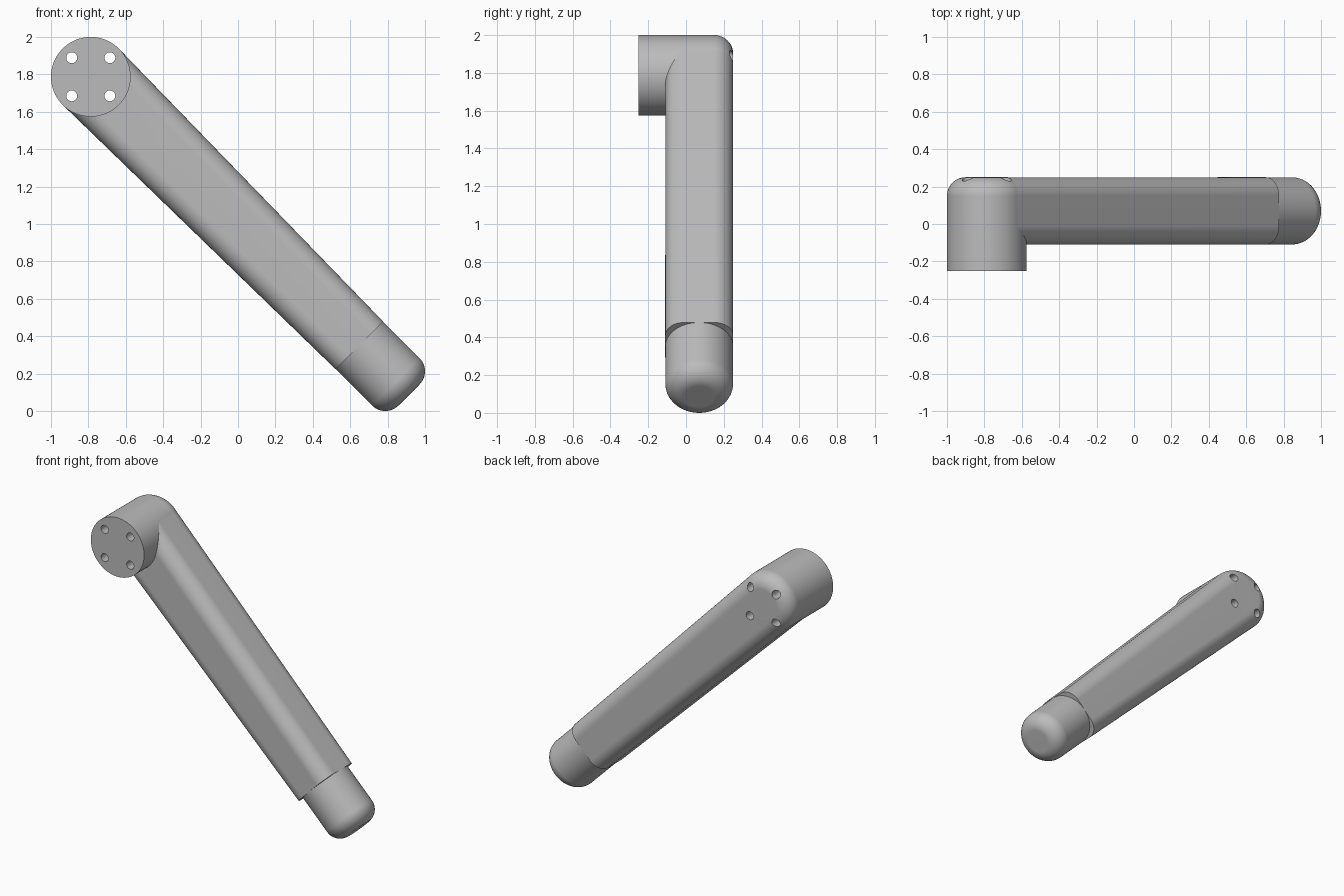
import bpy, bmesh, math
from mathutils import Vector

if "Cube" in bpy.data.objects:
    bpy.data.objects.remove(bpy.data.objects["Cube"], do_unlink=True)

# Shared dimensions
HUB = Vector((-0.787, 0.0, 1.787))
HUB_R, CAP_R, FILLET = 0.213, 0.18, 0.1
BACK, FRONT, ARM_MID = 0.25, -0.252, 0.07
ARM_END, CAP_END = 2.03, 2.406
ALONG = Vector((1, 0, -1)).normalized()
ACROSS = Vector((1, 0, 1)).normalized()
Y = Vector((0, 1, 0))
ARM_START = HUB + Y * ARM_MID

grey = bpy.data.materials.new("plain grey")
grey.use_nodes = True
grey.diffuse_color = (0.5, 0.5, 0.5, 1)
grey.node_tree.nodes["Principled BSDF"].inputs["Base Color"].default_value = (0.5, 0.5, 0.5, 1)


def add_loft(bm, rings):
    """Skin a closed solid through rings of equal point count."""
    loops = [[bm.verts.new(p) for p in ring] for ring in rings]
    n = len(loops[0])
    for a, b in zip(loops, loops[1:]):
        for i in range(n):
            j = (i + 1) % n
            bm.faces.new((a[i], a[j], b[j], b[i]))
    bm.faces.new(loops[0][::-1])
    bm.faces.new(loops[-1])


def make_object(name, bm):
    bmesh.ops.recalc_face_normals(bm, faces=bm.faces)
    mesh = bpy.data.meshes.new(name)
    bm.to_mesh(mesh)
    bm.free()
    mesh.materials.append(grey)
    obj = bpy.data.objects.new(name, mesh)
    bpy.context.collection.objects.link(obj)
    return obj


def circle(centre, u, v, r, n):
    turn = [math.tau * i / n for i in range(n)]
    return [centre + (u * math.cos(t) + v * math.sin(t)) * r for t in turn]


def rounded_rectangle(centre, u, v, half_u, half_v, r, steps=10):
    points = []
    for corner, (su, sv) in enumerate(((1, 1), (-1, 1), (-1, -1), (1, -1))):
        mid = centre + u * su * (half_u - r) + v * sv * (half_v - r)
        for i in range(steps + 1):
            t = math.pi / 2 * (corner + i / steps)
            points.append(mid + (u * math.cos(t) + v * math.sin(t)) * r)
    return points


def round_bar(name, start, axis, u, v, length, radius, n=96, steps=12):
    """Cylinder with its far rim rounded over."""
    rings = [circle(start, u, v, radius, n)]
    for i in range(steps + 1):
        t = math.pi / 2 * i / steps
        centre = start + axis * (length - FILLET + FILLET * math.sin(t))
        rings.append(circle(centre, u, v, radius - FILLET + FILLET * math.cos(t), n))
    bm = bmesh.new()
    add_loft(bm, rings)
    return make_object(name, bm)


# Mounting hub, flat at the front and rounded at the back
hub = round_bar("mounting_hub", HUB + Y * FRONT, Y, Vector((1, 0, 0)), Vector((0, 0, 1)),
                BACK - FRONT, HUB_R)

# Tapered arm with rounded long edges
bm = bmesh.new()
add_loft(bm, [
    rounded_rectangle(ARM_START, ACROSS, Y, HUB_R - 0.0005, CAP_R - 0.0005, FILLET),
    rounded_rectangle(ARM_START + ALONG * ARM_END, ACROSS, Y, CAP_R, CAP_R, FILLET),
])
arm = make_object("arm", bm)

# Round end cap
cap_start = ARM_END - 0.05
cap = round_bar("end_cap", ARM_START + ALONG * cap_start, ALONG, ACROSS, Y,
                CAP_END - cap_start, CAP_R - 0.0005)

# Four screw holes through the hub
bm = bmesh.new()
for sx in (-1, 1):
    for sz in (-1, 1):
        middle = HUB + Vector((sx, 0, sz)) * 0.102
        add_loft(bm, [circle(middle + Y * y, Vector((1, 0, 0)), Vector((0, 0, 1)), 0.029, 32)
                      for y in (-0.4, 0.4)])
cutter = make_object("hole_cutter", bm)
cutter.hide_render = True

for part in (hub, arm, cap):
    bpy.ops.object.select_all(action="DESELECT")
    part.select_set(True)
    bpy.context.view_layer.objects.active = part
    if part is not cap:
        cut = part.modifiers.new("holes", "BOOLEAN")
        cut.operation, cut.solver, cut.object = "DIFFERENCE", "EXACT", cutter
        bpy.ops.object.modifier_apply(modifier=cut.name)
    bpy.ops.object.shade_smooth_by_angle(angle=math.radians(30))
    weighted = part.modifiers.new("clean shading", "WEIGHTED_NORMAL")
    weighted.keep_sharp = True

bpy.data.objects.remove(cutter, do_unlink=True)
